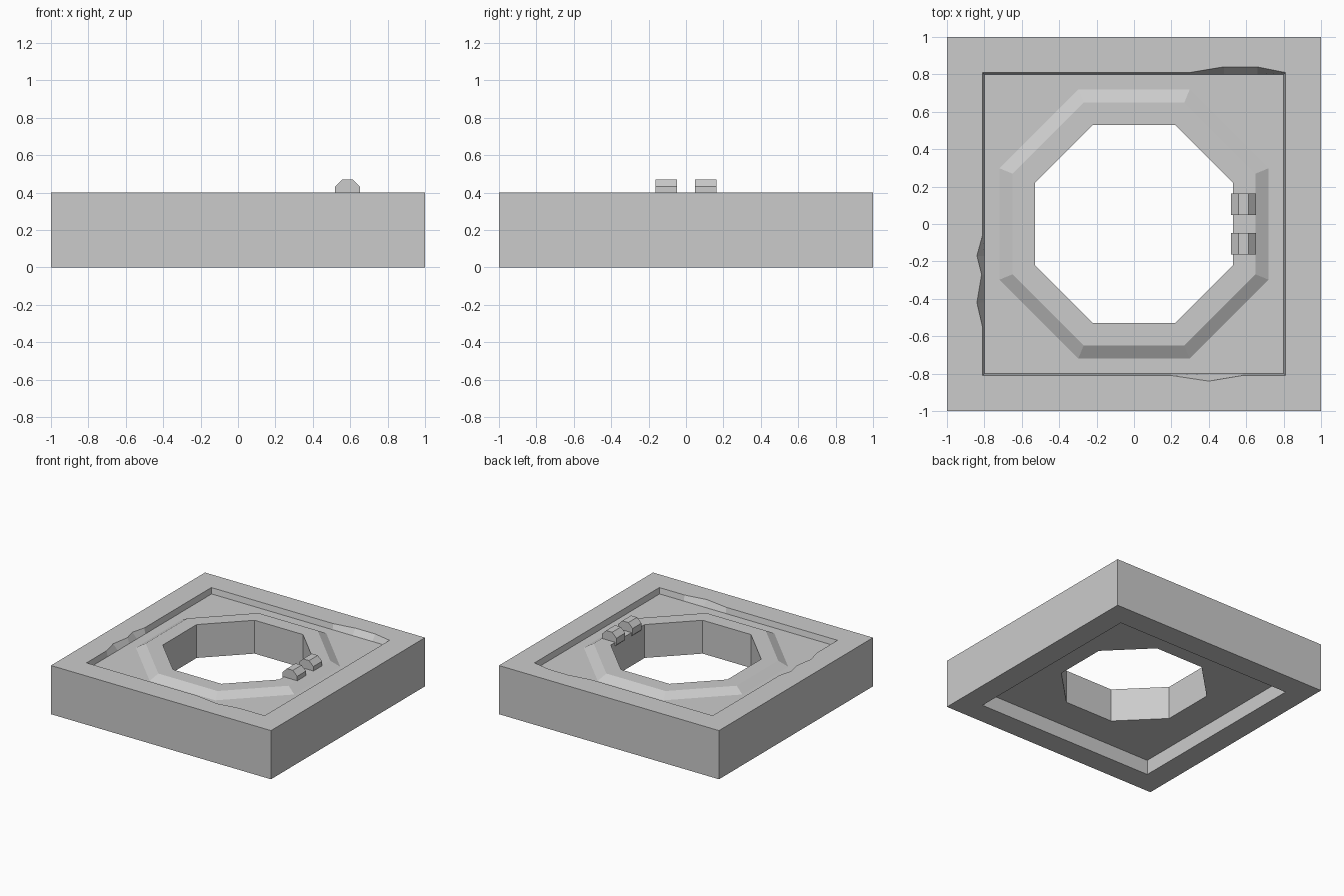
import bpy, bmesh, math

if "Cube" in bpy.data.objects:
    bpy.data.objects.remove(bpy.data.objects["Cube"])

C = math.cos(math.pi / 8)


def finish(bm, name):
    bmesh.ops.recalc_face_normals(bm, faces=bm.faces)
    mesh = bpy.data.meshes.new(name)
    bm.to_mesh(mesh)
    bm.free()
    obj = bpy.data.objects.new(name, mesh)
    bpy.context.collection.objects.link(obj)
    return obj


def square(s):
    return [(-s, -s), (s, -s), (s, s), (-s, s)]


def octagon(apothem):
    r = apothem / C
    return [(r * math.cos(a), r * math.sin(a))
            for a in (math.pi / 8 + i * math.pi / 4 for i in range(8))]


bm = bmesh.new()


def loop(points, z):
    return [bm.verts.new((x, y, z)) for x, y in points]


def bridge(a, b):
    # quads between two loops of equal count
    for i in range(len(a)):
        j = (i + 1) % len(a)
        bm.faces.new((a[i], a[j], b[j], b[i]))


def edge(a, b):
    return bm.edges.get((a, b)) or bm.edges.new((a, b))


def ring(a, b):
    # flat face area between two loops of different count
    edges = [edge(l[i - 1], l[i]) for l in (a, b) for i in range(len(l))]
    bmesh.ops.triangle_fill(bm, edges=edges, use_beauty=True, normal=(0, 0, 1))


# Recess rim with worn chips, and the straight floor outline below it
rim = [(-.81, -.81), (.2, -.81), (.4, -.84), (.58, -.81), (.81, -.81),
       (.81, .81), (.66, .84), (.48, .84), (.3, .81), (-.81, .81),
       (-.81, -.06), (-.84, -.17), (-.815, -.27), (-.84, -.42), (-.81, -.55)]
clamp = lambda v: max(-.8, min(.8, v))
TOP, FLOOR, RAISED, CEIL = .4, .354, .396, .122

outer_low, outer_top = loop(square(1), 0), loop(square(1), TOP)
rim_top = loop(rim, TOP)
rim_low = loop([(clamp(x), clamp(y)) for x, y in rim], FLOOR)
collar_low, collar_top = loop(octagon(.72), FLOOR), loop(octagon(.65), RAISED)
hole_top, hole_low = loop(octagon(.53), RAISED), loop(octagon(.53), CEIL)
under_top, under_low = loop(square(.81), CEIL), loop(square(.81), 0)

# Outside walls, sunken panel, raised collar, hole and hollow underside
bridge(outer_low, outer_top)
bridge(rim_top, rim_low)
bridge(collar_low, collar_top)
bridge(collar_top, hole_top)
bridge(hole_top, hole_low)
bridge(under_top, under_low)
bridge(under_low, outer_low)
ring(outer_top, rim_top)
ring(rim_low, collar_low)
ring(hole_low, under_top)
finish(bm, "base_plate")

# Pair of hinge knuckles lying along y
for name, y in (("hinge_knuckle_front", -.105), ("hinge_knuckle_back", .105)):
    bm = bmesh.new()
    for yy in (y - .057, y + .057):
        loop_pts = [bm.verts.new((.585 + x, yy, .405 + z)) for x, z in octagon(.066)]
        bm.faces.new(loop_pts)
    verts = list(bm.verts)
    bridge(verts[:8], verts[8:])
    finish(bm, name)
